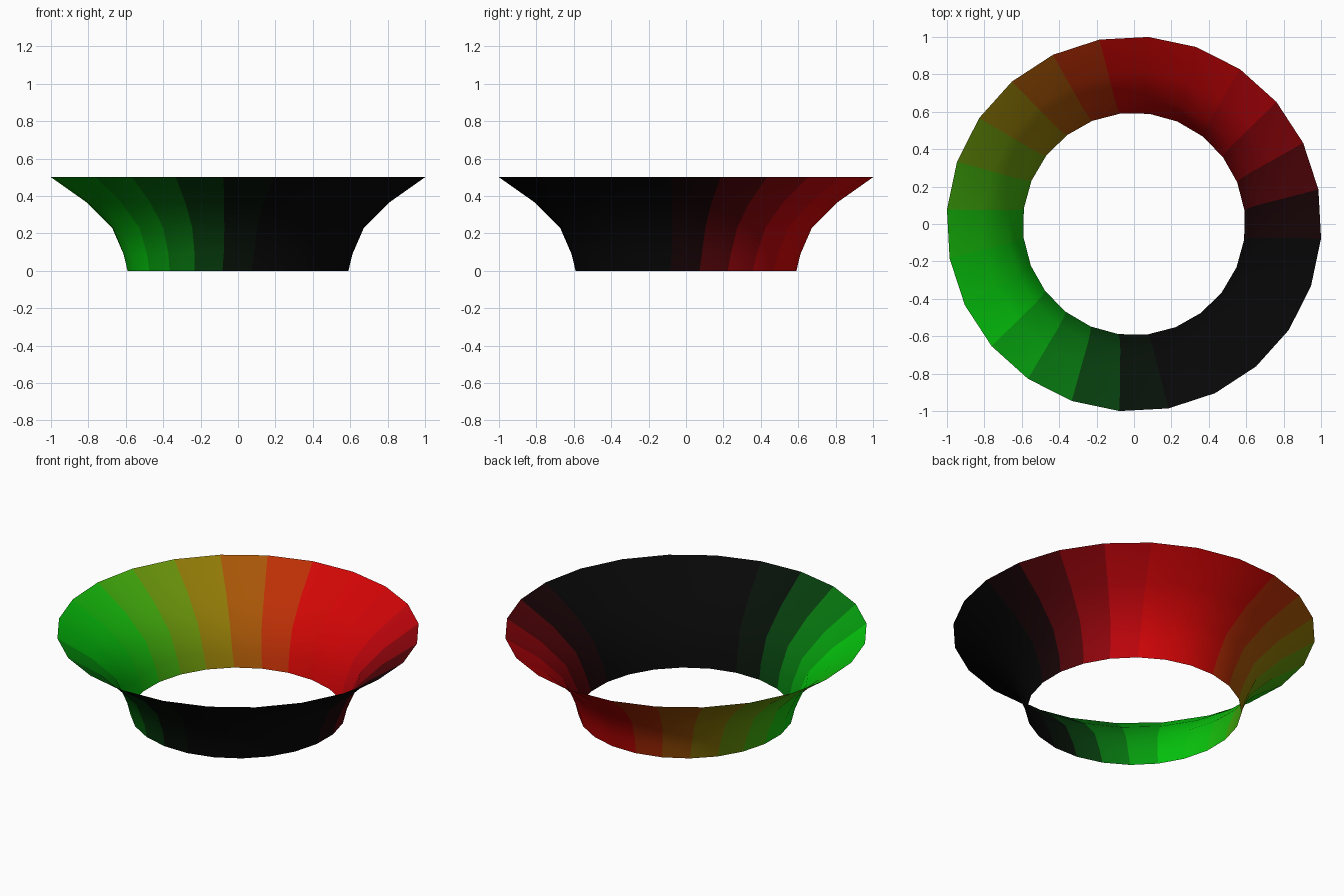
import bpy
import math

if "Cube" in bpy.data.objects:
    bpy.data.objects.remove(bpy.data.objects["Cube"])

SIDES = 24
# Flared profile: radius, height, ring rotation in degrees (slight twist)
PROFILE = [(0.595, 0.0, 7.0), (0.617, 0.09, 7.9), (0.677, 0.23, 8.8),
           (0.812, 0.365, 9.7), (1.003, 0.5, 10.6)]

# Colour stops around the ring: angle, red, green, blue (display values)
STOPS = [(0, .10, .05, .06), (20, .38, .05, .07), (42, .72, .05, .08),
         (65, .84, .05, .06), (90, .82, .05, .05), (112, .70, .25, .06),
         (135, .58, .47, .06), (160, .33, .64, .08), (185, .08, .77, .08),
         (212, .05, .77, .08), (238, .06, .50, .09), (260, .06, .20, .08),
         (275, .06, .06, .06), (345, .06, .06, .06), (360, .10, .05, .06)]


def colour_at(angle):
    angle %= 360
    for a, b in zip(STOPS, STOPS[1:]):
        if a[0] <= angle <= b[0]:
            t = (angle - a[0]) / (b[0] - a[0])
            return [(p + (q - p) * t) ** 2.2 for p, q in zip(a[1:], b[1:])] + [1]


# Flared open ring: stacked rings joined by quads
verts = []
for radius, z, turn in PROFILE:
    for i in range(SIDES):
        a = math.radians(turn + 360 * i / SIDES)
        verts.append((radius * math.cos(a), radius * math.sin(a), z))

faces = []
for r in range(len(PROFILE) - 1):
    for i in range(SIDES):
        j = (i + 1) % SIDES
        faces.append((r * SIDES + i, r * SIDES + j,
                      (r + 1) * SIDES + j, (r + 1) * SIDES + i))

mesh = bpy.data.meshes.new("flared_ring")
mesh.from_pydata(verts, [], faces)
ring = bpy.data.objects.new("flared_ring", mesh)
bpy.context.collection.objects.link(ring)

# One colour per column of faces, fading red - green - black
for i in range(SIDES):
    mat = bpy.data.materials.new(f"ring_colour_{i}")
    mat.diffuse_color = colour_at(8.8 + 360 * (i + 0.5) / SIDES)
    mat.use_nodes = True
    mat.node_tree.nodes["Principled BSDF"].inputs["Base Color"].default_value = mat.diffuse_color
    mesh.materials.append(mat)
for k, poly in enumerate(mesh.polygons):
    poly.material_index = k % SIDES
    poly.use_smooth = True
mesh.update()
